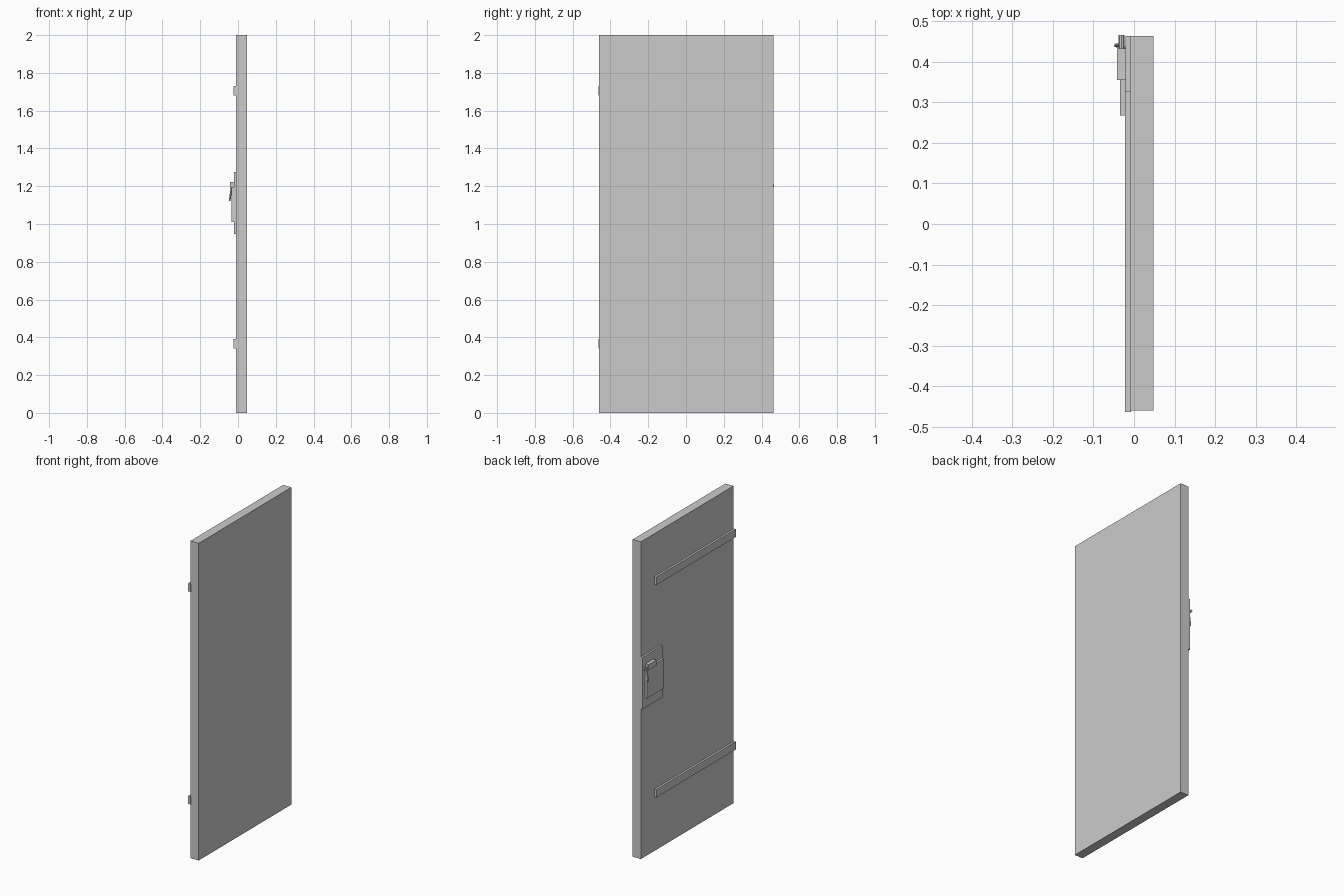
import bpy, math
from mathutils import Vector

if "Cube" in bpy.data.objects:
    bpy.data.objects.remove(bpy.data.objects["Cube"])


def box(name, x, y, z):
    """Axis-aligned box given (min, max) along each axis."""
    bpy.ops.mesh.primitive_cube_add(size=1)
    o = bpy.context.object
    o.name = name
    o.location = [(a + b) / 2 for a, b in (x, y, z)]
    o.scale = [b - a for a, b in (x, y, z)]
    bpy.ops.object.transform_apply(location=True, rotation=False, scale=True)
    return o


def rod(name, a, b, r, sides=8):
    """Low-poly rod between two points."""
    a, b = Vector(a), Vector(b)
    bpy.ops.mesh.primitive_cylinder_add(vertices=sides, radius=r, depth=(b - a).length)
    o = bpy.context.object
    o.name = name
    o.location = (a + b) / 2
    o.rotation_euler = (b - a).to_track_quat('Z', 'Y').to_euler()
    return o


# Door slab
box("door_slab", (-0.0095, 0.0477), (-0.460, 0.4635), (0, 2))

# Hinge straps, wrapping slightly past the hinge edge
for name, z in (("lower_hinge_strap", 0.34), ("upper_hinge_strap", 1.68)):
    box(name, (-0.0225, -0.007), (-0.4635, 0.328), (z, z + 0.05))

# Lock: back plate, raised case and bolt housing
box("lock_plate", (-0.0215, -0.009), (0.267, 0.4635), (0.947, 1.275))
box("lock_case", (-0.035, -0.0205), (0.267, 0.437), (1.01, 1.197))
box("bolt_housing", (-0.0425, -0.0205), (0.355, 0.433), (1.188, 1.223))

# Sliding bolt with its hanging handle
rod("bolt", (-0.031, 0.36, 1.203), (-0.031, 0.4655, 1.203), 0.007)
rod("bolt_handle", (-0.033, 0.44, 1.20), (-0.0445, 0.44, 1.122), 0.0045)
